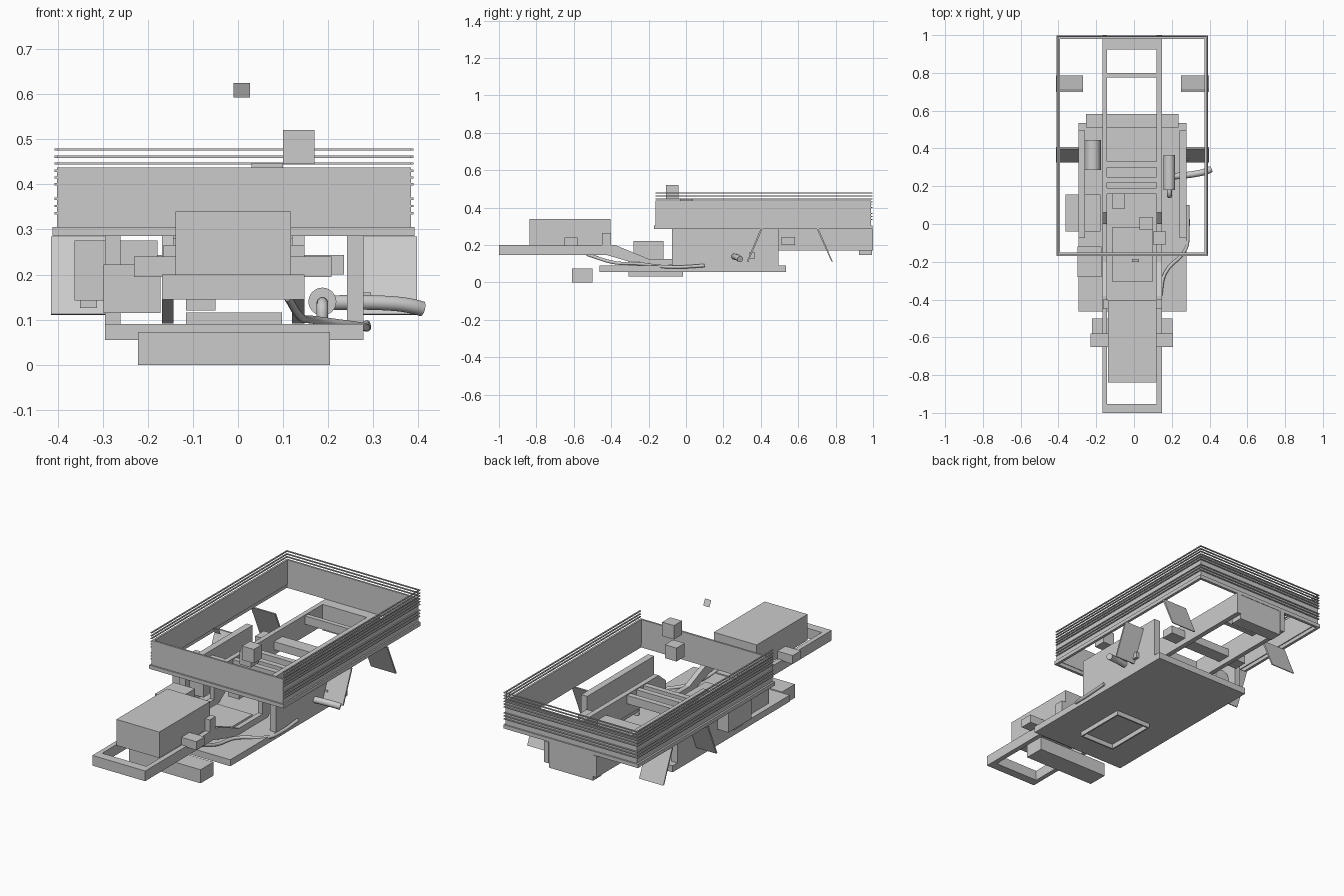
import bpy, bmesh, math
from mathutils import Vector

if "Cube" in bpy.data.objects:
    bpy.data.objects.remove(bpy.data.objects["Cube"])


def mesh_object(name, verts, faces):
    me = bpy.data.meshes.new(name)
    me.from_pydata(verts, [], faces)
    bm = bmesh.new()
    bm.from_mesh(me)
    bmesh.ops.recalc_face_normals(bm, faces=bm.faces)
    bm.to_mesh(me)
    bm.free()
    ob = bpy.data.objects.new(name, me)
    bpy.context.collection.objects.link(ob)
    return ob


def extrude_x(name, profile, x0, x1):
    """Extrude a closed (y, z) profile along x."""
    n = len(profile)
    verts = [(x, y, z) for x in (x0, x1) for y, z in profile]
    faces = [tuple(range(n)), tuple(range(n, 2 * n))]
    faces += [(i, (i + 1) % n, n + (i + 1) % n, n + i) for i in range(n)]
    return mesh_object(name, verts, faces)


def box(name, x0, x1, y0, y1, z0, z1):
    return extrude_x(name, [(y0, z0), (y1, z0), (y1, z1), (y0, z1)], x0, x1)


def pipe(name, points, radius):
    cu = bpy.data.curves.new(name, 'CURVE')
    cu.dimensions = '3D'
    cu.bevel_depth = radius
    cu.bevel_resolution = 3
    cu.use_fill_caps = True
    cu.resolution_u = 5
    sp = cu.splines.new('BEZIER')
    sp.bezier_points.add(len(points) - 1)
    for bp, p in zip(sp.bezier_points, points):
        bp.co = p
        bp.handle_left_type = bp.handle_right_type = 'AUTO'
    ob = bpy.data.objects.new(name, cu)
    bpy.context.collection.objects.link(ob)
    return ob


def cylinder_y(name, x, z, r, y0, y1):
    bpy.ops.mesh.primitive_cylinder_add(vertices=24, radius=r, depth=y1 - y0,
                                        location=(x, (y0 + y1) / 2, z),
                                        rotation=(math.pi / 2, 0, 0))
    ob = bpy.context.object
    ob.name = name
    bpy.ops.object.shade_smooth_by_angle()


def ring(name, x0, x1, y0, y1, z0, z1, t):
    """Four walls without floor or lid."""
    box(name + "_front", x0, x1, y0, y0 + t, z0, z1)
    box(name + "_rear", x0, x1, y1 - t, y1, z0, z1)
    box(name + "_left", x0, x0 + t, y0 + t, y1 - t, z0, z1)
    box(name + "_right", x1 - t, x1, y0 + t, y1 - t, z0, z1)


# Cargo bed: lower rim, walls, and slat rails round the sides and rear
ring("bed_rim", -.411, .391, -.17, .997, .285, .305, .015)
ring("bed_wall", -.401, .383, -.162, .99, .305, .437, .01)
for z in (.336, .352, .368, .40, .415, .43, .446, .461, .477):
    a, b = z - .0025, z + .0025
    box("bed_rail_left", -.407, -.400, -.162, .996, a, b)
    box("bed_rail_right", .382, .389, -.162, .996, a, b)
    box("bed_rail_rear", -.400, .382, .989, .996, a, b)

# Ladder frame: low front, dropped middle, raised rear
frame = [(-1, .145), (-.42, .145), (-.24, .092), (.04, .092), (.16, .17), (1, .17),
         (1, .285), (.06, .285), (0, .235), (0, .125), (-.2, .125), (-.38, .2), (-1, .2)]
for side, x0, x1 in (("left", -.168, -.143), ("right", .120, .147)):
    extrude_x("frame_rail_" + side, frame, x0, x1)
box("front_crossmember", -.143, .12, -1, -.952, .145, .2)
box("rear_crossmember", -.143, .12, .925, .995, .145, .285)
for y0, y1 in ((.775, .80), (.30, .33), (.22, .25), (.16, .19)):
    box("frame_crossmember", -.143, .12, y0, y1, .235, .28)
box("frame_cross_bar", -.255, .235, .51, .583, .2, .243)

# Cab floor and tall side panels
box("floor_plate", -.295, .278, -.462, .535, .055, .09)
box("side_panel_left", -.295, -.26, -.075, .495, .09, .305)
box("side_panel_right", .242, .278, -.075, .495, .09, .305)
ring("oil_pan", -.115, .098, -.308, -.015, .03, .055, .008)
box("gearbox_cover", -.115, .098, -.308, -.015, .09, .116)

# Engine block, mounts and low front beam
box("engine_block", -.138, .118, -.838, -.405, .2, .34)
box("engine_mount", -.23, .207, -.65, -.58, .195, .24)
box("engine_post_left", -.165, -.138, -.45, -.4, .2, .265)
box("engine_post_right", .118, .147, -.45, -.4, .2, .265)
box("front_axle_beam", -.222, .204, -.61, -.5, 0, .073)

# Side boxes
box("battery_box", -.298, -.172, -.28, -.12, .115, .222)
box("tool_box", -.362, -.178, -.04, .155, .142, .275)
box("tool_box_foot", -.35, -.313, .02, .09, .126, .142)
box("transfer_case", -.115, -.05, .08, .18, .12, .235)

# Slanted mud flaps at front and back of each rear wheel arch
for x0, x1 in ((-.414, -.27), (.248, .397)):
    extrude_x("mud_flap_front", [(.325, .112), (.333, .11), (.408, .284), (.398, .284)], x0, x1)
    extrude_x("mud_flap_rear", [(.777, .112), (.785, .11), (.71, .284), (.70, .284)], x0, x1)

# Air tank, muffler and exhaust pipes
cylinder_y("air_tank", -.218, .165, .042, .285, .445)
cylinder_y("muffler", .187, .14, .031, .18, .365)
pipe("muffler_inlet", [(.187, .20, .135), (.187, .155, .13), (.187, .15, .09)], .013)
pipe("tail_pipe", [(.19, .25, .138), (.34, .268, .136), (.385, .28, .13), (.408, .29, .124)], .017)
pipe("engine_pipe", [(.11, -.53, .15), (.14, -.38, .105), (.165, -.26, .1),
                     (.275, -.13, .085), (.285, -.04, .082), (.285, .1, .09)], .009)
box("pipe_bracket", .278, .295, .34, .37, .128, .16)

# Loose cubes above the bed front, and the small floating wedge
box("upper_cube", .1, .17, -.108, -.04, .445, .52)
box("lower_cube", .03, .1, -.032, .038, .375, .447)
mesh_object("floating_wedge",
            [(-.01, -.2, .625), (.027, -.2, .625), (-.01, -.185, .592), (.027, -.185, .592)],
            [(0, 1, 2), (1, 3, 2), (0, 2, 3), (0, 3, 1)])
